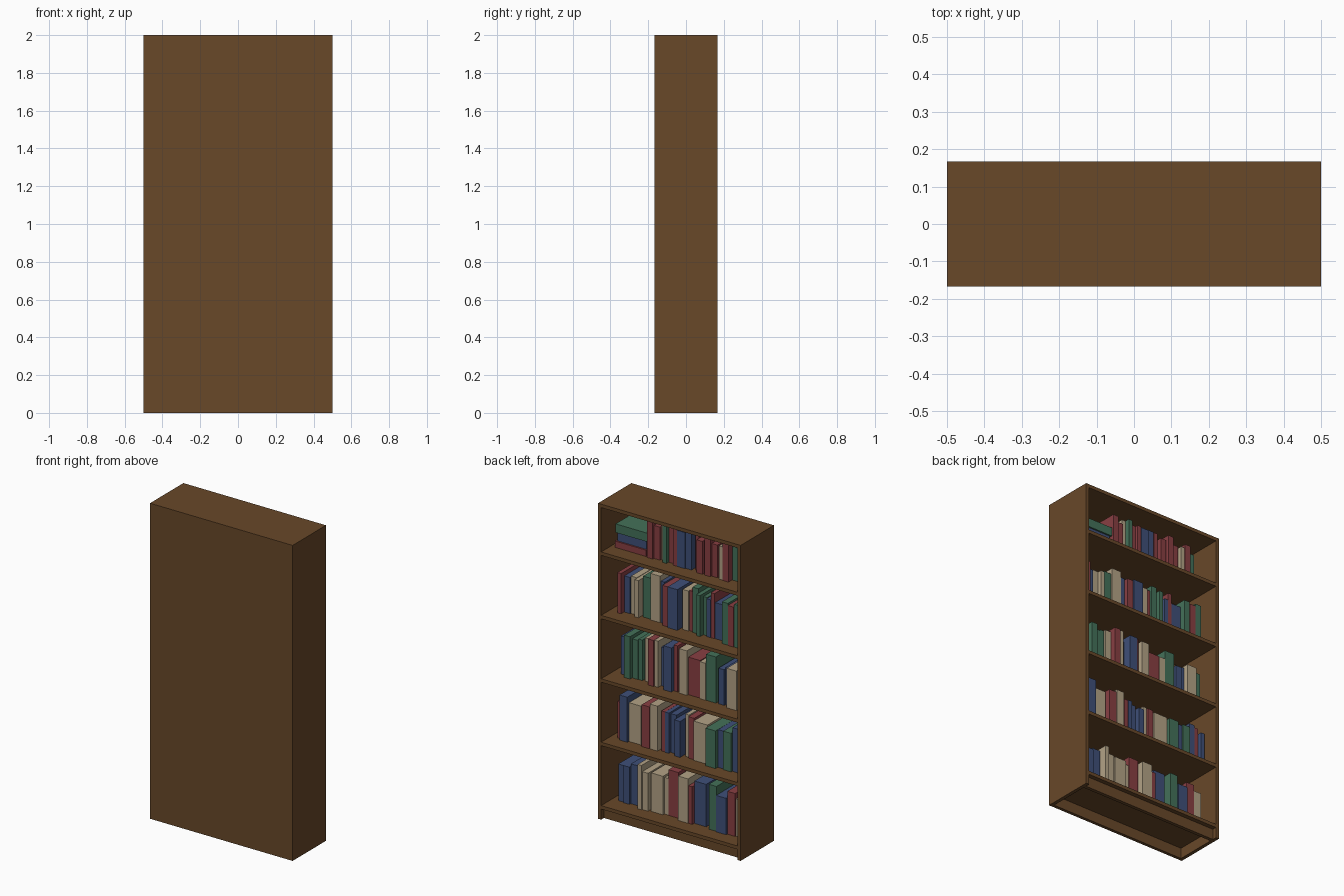
import bpy
import random

random.seed(4)

cube = bpy.data.objects.get("Cube")
if cube:
    bpy.data.objects.remove(cube, do_unlink=True)


def material(name, rgb):
    m = bpy.data.materials.new(name)
    m.use_nodes = True
    m.diffuse_color = (*rgb, 1)
    bsdf = next(n for n in m.node_tree.nodes if n.type == "BSDF_PRINCIPLED")
    bsdf.inputs["Base Color"].default_value = (*rgb, 1)
    return m


WOOD = material("brown wood", (0.14, 0.065, 0.022))
COVERS = {
    "R": material("red cover", (0.25, 0.05, 0.055)),
    "B": material("blue cover", (0.05, 0.08, 0.19)),
    "G": material("green cover", (0.058, 0.165, 0.1)),
    "C": material("cream cover", (0.45, 0.365, 0.24)),
}


def box(name, lo, hi, mat):
    """Axis-aligned box between two corners."""
    faces = [(0, 1, 3, 2), (4, 6, 7, 5), (0, 4, 5, 1),
             (2, 3, 7, 6), (0, 2, 6, 4), (1, 5, 7, 3)]
    verts = [(x, y, z) for x in (lo[0], hi[0])
             for y in (lo[1], hi[1]) for z in (lo[2], hi[2])]
    mesh = bpy.data.meshes.new(name)
    mesh.from_pydata(verts, [], faces)
    mesh.materials.append(mat)
    ob = bpy.data.objects.new(name, mesh)
    bpy.context.collection.objects.link(ob)
    return ob


# Case dimensions
W, D, H = 0.5, 0.167, 2.0
T = 0.022
BACK = -D + 0.02
INNER = W - T
BASE, PITCH = 0.067, 0.402

# Case: sides, top, back panel, kick board
for side, s in (("left", 1), ("right", -1)):
    a, b = sorted((s * INNER, s * W))
    box(side + "_side_panel", (a, -D, 0), (b, D, H), WOOD)
box("top_board", (-INNER, -D, H - T), (INNER, D, H), WOOD)
box("back_panel", (-INNER, -D, 0), (INNER, BACK, H - T), WOOD)
box("kick_board", (-INNER, D - 0.05, 0), (INNER, D - 0.028, BASE), WOOD)

# Shelves, bottom to top
for i in range(5):
    z = BASE + i * PITCH
    box("shelf", (-INNER, BACK, z), (INNER, D, z + T), WOOD)

# Book rows, bottom to top: a letter starts a book of that colour,
# each dash makes it one step thicker, a space is a gap
ROWS = [
    "B--B--B--- C-C-- C-----C-R---- C----R-B-----  G---B----R---C---",
    "R-B---C----- R---C--- R-B-B--B-- C-R--C------G----B--G---B--R-B-",
    " B--G--G--G- C--R--C-B- B---R- C---R-----C--G---- B--B-C----G--",
    " R-B--C--C- G---C----B-R--B---- C--R-G--G-G-B-R-B----G--R--G--",
    "R--R--C-G-R--R-B---B-- R-R-- R--R-- C-R--G---",
]
STEP = 0.0141


def book_row(z, row, start, low, high):
    for i, c in enumerate(row):
        if c not in COVERS:
            continue
        rest = row[i + 1:]
        steps = 1 + len(rest) - len(rest.lstrip("-"))
        x = start - i * STEP
        spine = 0.065 + random.uniform(-0.02, 0.02)
        box("book", (x - steps * STEP + 0.002, BACK + 0.01, z),
            (x, spine, z + random.uniform(low, high)), COVERS[c])


for i, row in enumerate(ROWS):
    z = BASE + T + i * PITCH
    if i < 4:
        book_row(z, row, 0.437, 0.225, 0.295)
    else:
        book_row(z, row, 0.22, 0.205, 0.25)

# Lying stack on the top shelf
z = BASE + T + 4 * PITCH
for c, left, right, spine, t in (("R", 0.45, 0.23, 0.07, 0.04),
                                 ("B", 0.44, 0.235, 0.06, 0.055),
                                 ("G", 0.445, 0.225, 0.07, 0.055)):
    box("stacked_book", (right, BACK + 0.02, z), (left, spine, z + t), COVERS[c])
    z += t
